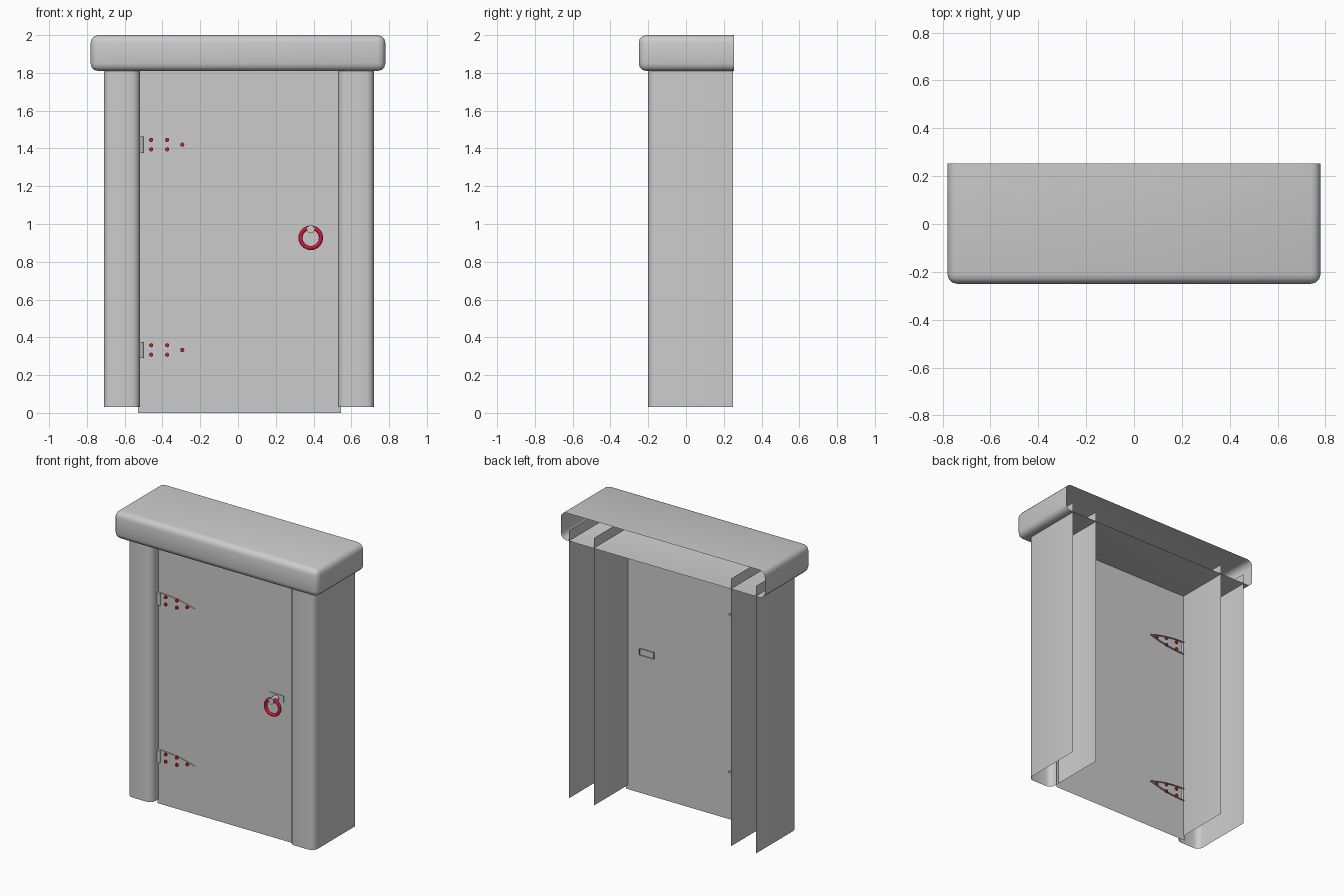
import bpy, bmesh, math
from mathutils import Matrix, Vector

cube = bpy.data.objects.get("Cube")
if cube:
    bpy.data.objects.remove(cube, do_unlink=True)


def material(name, colour):
    m = bpy.data.materials.new(name)
    m.use_nodes = True
    m.diffuse_color = colour
    m.node_tree.nodes["Principled BSDF"].inputs["Base Color"].default_value = colour
    return m


GREY = material("plain grey", (0.6, 0.6, 0.6, 1))
RED = material("crimson", (0.6, 0.01, 0.04, 1))


def finish(name, bm, mat, smooth=None):
    mesh = bpy.data.meshes.new(name)
    bm.to_mesh(mesh)
    bm.free()
    ob = bpy.data.objects.new(name, mesh)
    bpy.context.collection.objects.link(ob)
    mesh.materials.append(mat)
    if smooth:
        bpy.ops.object.select_all(action='DESELECT')
        ob.select_set(True)
        bpy.context.view_layer.objects.active = ob
        bpy.ops.object.shade_smooth_by_angle(angle=math.radians(smooth))
    return ob


def shell(name, low, high, removed, rounded, bevel):
    """Box without the faces in the removed directions, its chosen edges rounded."""
    low, high = Vector(low), Vector(high)
    bm = bmesh.new()
    bmesh.ops.create_cube(bm, size=1)
    bmesh.ops.scale(bm, vec=high - low, verts=bm.verts)
    bmesh.ops.translate(bm, vec=(low + high) / 2, verts=bm.verts)
    bm.normal_update()
    gone = [f for f in bm.faces if any(f.normal.dot(Vector(d)) > 0.9 for d in removed)]
    bmesh.ops.delete(bm, geom=gone, context='FACES')
    edges = [e for e in bm.edges if not e.is_boundary and rounded(e)]
    if edges:
        bmesh.ops.bevel(bm, geom=edges, offset=bevel, segments=3, profile=0.5,
                        affect='EDGES')
    return finish(name, bm, GREY, 80)


def cylinder(name, at, radius, depth, mat, axis, sides=12):
    bm = bmesh.new()
    bmesh.ops.create_cone(bm, cap_ends=True, segments=sides, radius1=radius,
                          radius2=radius, depth=depth)
    turn = Matrix.Rotation(math.pi / 2, 4, axis) if axis else Matrix()
    bm.transform(Matrix.Translation(at) @ turn)
    return finish(name, bm, mat, 40)


def plate(name, outline, front, back):
    """Thin open-backed plate with an x-z outline."""
    bm = bmesh.new()
    face = bm.faces.new([bm.verts.new((x, front, z)) for x, z in outline])
    ext = bmesh.ops.extrude_edge_only(bm, edges=face.edges[:])
    moved = [v for v in ext["geom"] if isinstance(v, bmesh.types.BMVert)]
    bmesh.ops.translate(bm, vec=(0, back - front, 0), verts=moved)
    bmesh.ops.recalc_face_normals(bm, faces=bm.faces)
    return finish(name, bm, GREY)


BACK, UP, DOWN = (0, 1, 0), (0, 0, 1), (0, 0, -1)
DOOR_Y = -0.125

# Lintel and the two posts, all open at the back
shell("lintel", (-0.78, -0.25, 1.81), (0.78, 0.253, 2), [BACK], lambda e: True, 0.04)
for name, x in (("right_post", -0.71), ("left_post", 0.53)):
    shell(name, (x, -0.2, 0.03), (x + 0.19, 0.25, 1.88), [BACK, UP, DOWN],
          lambda e: True, 0.04)

# Door leaf, a single sheet
bm = bmesh.new()
bm.faces.new([bm.verts.new((x, DOOR_Y, z)) for x, z in
              ((-0.53, 0), (0.545, 0), (0.545, 1.83), (-0.53, 1.83))])
finish("door", bm, GREY)

# Hinges: tapered strap, barrel and five studs
for name, z in (("upper", 1.42), ("lower", 0.333)):
    upper = [(-0.52 + 0.28 * i / 8, 0.043 * (1 - (i / 8) ** 2)) for i in range(9)]
    outline = [(x, z + h) for x, h in upper] + [(x, z - h) for x, h in upper[-2::-1]]
    plate(name + "_hinge_strap", outline, DOOR_Y - 0.006, DOOR_Y + 0.012)
    cylinder(name + "_hinge_barrel", (-0.513, DOOR_Y - 0.008, z), 0.012, 0.086, GREY, None)
    studs = [(x, dz) for x in (-0.46, -0.375) for dz in (-0.025, 0.025)] + [(-0.295, 0)]
    for i, (x, dz) in enumerate(studs):
        cylinder(f"{name}_hinge_stud_{i + 1}", (x, DOOR_Y - 0.003, z + dz),
                 0.011, 0.022, RED, 'X')

# Handle: back plate, lug and ring
plate("handle_plate", [(0.33, 0.955), (0.44, 0.955), (0.44, 1.0), (0.33, 1.0)],
      DOOR_Y - 0.006, DOOR_Y + 0.008)
cylinder("handle_lug", (0.385, DOOR_Y - 0.032, 0.972), 0.021, 0.064, GREY, 'X', 16)
bpy.ops.mesh.primitive_torus_add(
    major_segments=32, minor_segments=10, major_radius=0.054, minor_radius=0.011,
    location=(0.385, -0.172, 0.927), rotation=(math.pi / 2, 0, 0))
ring = bpy.context.object
ring.name = "handle_ring"
ring.data.materials.append(RED)
bpy.ops.object.shade_smooth()
